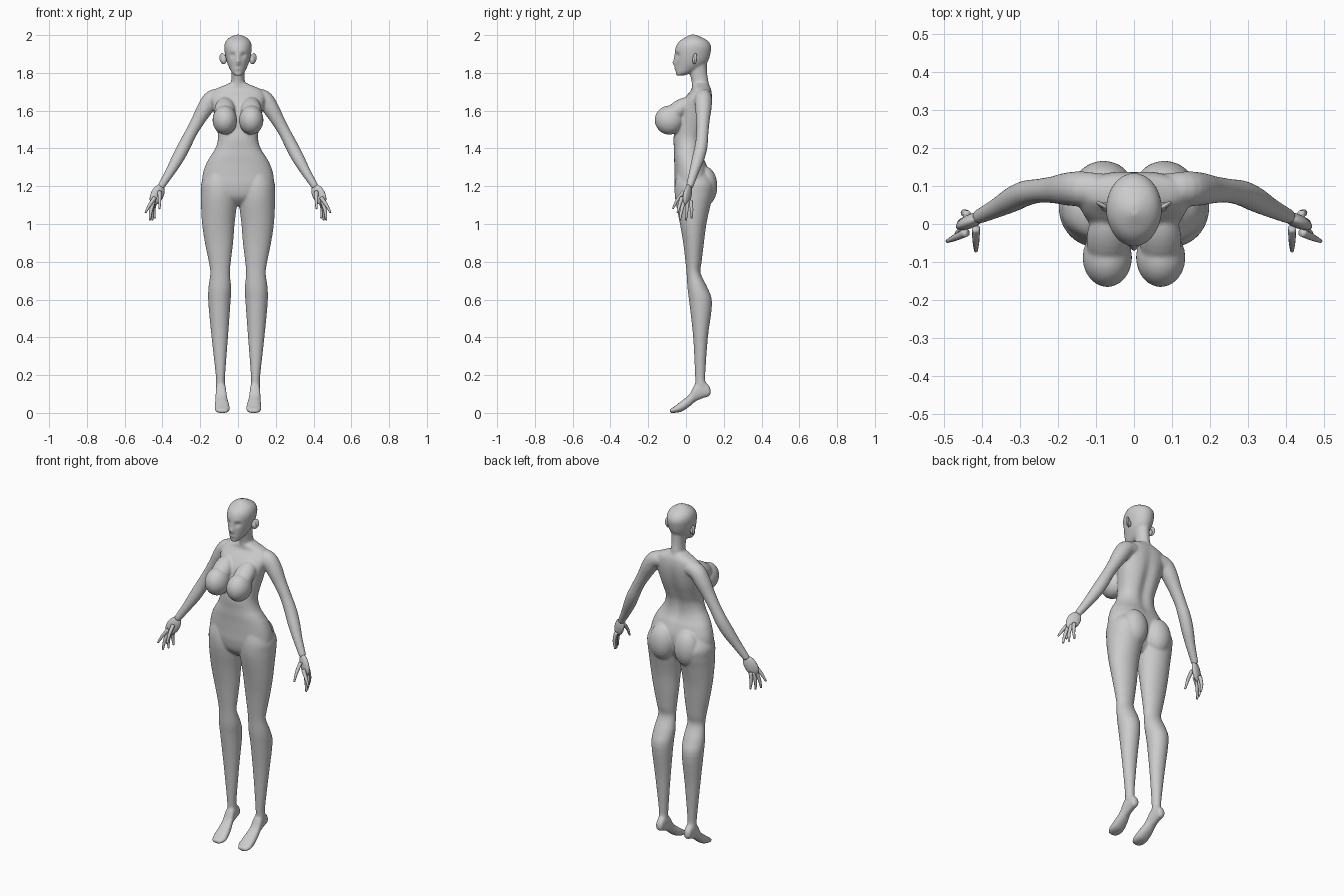
import bpy, bmesh, math
from mathutils import Vector, Matrix


def spline(rows, steps=4):
    """Catmull-Rom interpolation between rows of numbers."""
    out = []
    for i in range(len(rows) - 1):
        a, b, c, d = (rows[max(0, min(len(rows) - 1, i + k))] for k in (-1, 0, 1, 2))
        for s in range(steps):
            t = s / steps
            out.append([q + 0.5 * t * (r - p + t * (2*p - 5*q + 4*r - e + t * (3*(q - r) + e - p)))
                        for p, q, r, e in zip(a, b, c, d)])
    out.append(list(rows[-1]))
    return out


def skin(bm, rings):
    """Join closed rings of points into a capped skin."""
    vr = [[bm.verts.new(p) for p in ring] for ring in rings]
    n = len(vr[0])
    for a, b in zip(vr, vr[1:]):
        for i in range(n):
            j = (i + 1) % n
            bm.faces.new((a[i], a[j], b[j], b[i]))
    bm.faces.new(vr[0])
    bm.faces.new(vr[-1])
    return [v for ring in vr for v in ring]


def stack(bm, rows, axis='z', n=32, power=1.0):
    """Rows (level, x0, x1, s0, s1): oval sections stacked along z or y."""
    rings = []
    for t, x0, x1, s0, s1 in spline(rows):
        ring = []
        for i in range(n):
            a = 2 * math.pi * i / n
            c, s = math.cos(a), math.sin(a)
            c = math.copysign(abs(c) ** power, c)
            s = math.copysign(abs(s) ** power, s)
            x = (x0 + x1) / 2 + c * (x1 - x0) / 2
            q = (s0 + s1) / 2 + s * (s1 - s0) / 2
            ring.append((x, q, t) if axis == 'z' else (x, t, q))
        rings.append(ring)
    return skin(bm, rings)


def tube(bm, rows, n=16):
    """Rows (x, y, z, radius): round limb along a path."""
    pts = spline(rows)
    rings = []
    for i, (x, y, z, r) in enumerate(pts):
        d = Vector(pts[min(i + 1, len(pts) - 1)][:3]) - Vector(pts[max(i - 1, 0)][:3])
        u = Vector((0, 1, 0)).cross(d).normalized()
        v = d.cross(u).normalized()
        rings.append([Vector((x, y, z)) + r * (u * math.cos(2*math.pi*k/n) + v * math.sin(2*math.pi*k/n))
                      for k in range(n)])
    return skin(bm, rings)


def ball(bm, loc, radii, aim=(0, 0, 1)):
    m = (Matrix.Translation(loc) @ Vector(aim).to_track_quat('Z', 'Y').to_matrix().to_4x4()
         @ Matrix.Diagonal((*radii, 1)))
    bmesh.ops.create_uvsphere(bm, u_segments=24, v_segments=16, radius=1, matrix=m)


def dent(verts, bumps, front, mid_y):
    """Push the front or back by soft bumps (x, z, width, height, dy)."""
    for v in verts:
        if (v.co.y < mid_y) != front:
            continue
        x, z = v.co.x, v.co.z
        v.co.y += sum(dy * math.exp(-((abs(x) - bx) / w) ** 2 - ((z - bz) / h) ** 2)
                      for bx, bz, w, h, dy in bumps)


def mirror(bm):
    geo = bmesh.ops.duplicate(bm, geom=bm.verts[:] + bm.edges[:] + bm.faces[:])['geom']
    for v in geo:
        if isinstance(v, bmesh.types.BMVert):
            v.co.x *= -1


def finish(bm, name):
    bmesh.ops.recalc_face_normals(bm, faces=bm.faces[:])
    for f in bm.faces:
        f.smooth = True
    me = bpy.data.meshes.new(name)
    bm.to_mesh(me)
    bm.free()
    ob = bpy.data.objects.new(name, me)
    bpy.context.collection.objects.link(ob)
    return ob


body = bmesh.new()
# leg
stack(body, [(0.11, .068, .114, .06, .115), (0.15, .068, .117, .05, .107),
             (0.20, .068, .118, .048, .102), (0.40, .053, .14, .038, .116),
             (0.58, .04, .157, .018, .138), (0.66, .036, .157, .008, .115),
             (0.74, .043, .147, .003, .077), (0.80, .038, .155, -.003, .083),
             (0.90, .026, .175, -.015, .095), (1.00, .018, .19, -.032, .108),
             (1.10, .006, .196, -.052, .13), (1.16, .003, .197, -.06, .145),
             (1.22, .008, .193, -.058, .145), (1.30, .04, .15, -.04, .09)])
# foot, standing on its toes
stack(body, [(.13, .08, .102, .1, .125), (.12, .07, .111, .087, .145),
             (.09, .066, .115, .078, .17), (.05, .062, .118, .06, .155),
             (.02, .055, .12, .035, .1), (-.02, .046, .123, .008, .066),
             (-.06, .044, .122, 0, .035), (-.085, .06, .108, .0, .02)], 'y', 24, .85)
# buttock and breast
ball(body, (.08, .1, 1.2), (.076, .066, .105))
ball(body, (.07, -.088, 1.55), (.065, .078, .077))
ball(body, (.07, -.045, 1.6), (.055, .048, .1), (0, .13, .1))
# arm
tube(body, [(.08, .09, 1.675, .042), (.135, .092, 1.664, .046), (.172, .092, 1.615, .044),
            (.21, .09, 1.55, .036), (.25, .087, 1.48, .032), (.286, .08, 1.41, .034),
            (.32, .064, 1.345, .033), (.36, .042, 1.275, .026), (.41, .018, 1.195, .019)])
mirror(body)
# torso
torso = stack(body, [(z, -w, w, f, b) for z, w, f, b in [
    (1.095, .03, .0, .07), (1.14, .13, -.045, .1), (1.20, .185, -.06, .12),
    (1.26, .187, -.061, .125), (1.32, .168, -.062, .108), (1.36, .145, -.064, .09),
    (1.40, .12, -.064, .083), (1.45, .106, -.066, .088), (1.50, .11, -.06, .105),
    (1.56, .122, -.05, .125), (1.62, .135, -.035, .137), (1.67, .145, -.005, .14),
    (1.71, .125, .028, .135), (1.735, .07, .032, .124), (1.75, .035, .038, .115)]], 'z', 48, .88)
dent(torso, [(0, 1.5, .03, .15, -.016)], False, .05)
# neck
stack(body, [(z, -w, w, f, b) for z, w, f, b in [
    (1.70, .055, .03, .128), (1.75, .037, .03, .12), (1.80, .035, .02, .112), (1.86, .04, .02, .11)]])
# head with nose, brow, eye sockets, lips and chin
head = stack(body, [(z, -w, w, f, b) for z, w, f, b in [
    (1.785, .016, -.05, -.015), (1.80, .032, -.056, .03), (1.83, .048, -.056, .085),
    (1.86, .06, -.057, .115), (1.90, .069, -.058, .129), (1.94, .073, -.053, .133),
    (1.97, .063, -.032, .115), (1.99, .04, 0, .08), (2.002, .012, .022, .052)]], 'z', 72)
dent(head, [(0, 1.852, .011, .014, -.016), (0, 1.88, .009, .02, -.008),
            (.028, 1.893, .014, .012, .012), (.028, 1.915, .025, .008, -.004),
            (0, 1.822, .016, .007, -.006), (0, 1.806, .02, .006, .004)], True, .02)
ob = finish(body, 'body')
# fuse the parts into one soft skin
rm = ob.modifiers.new('fuse', 'REMESH')
rm.mode = 'VOXEL'
rm.voxel_size = .0055
rm.use_smooth_shade = True
sm = ob.modifiers.new('soften', 'SMOOTH')
sm.factor = .5
sm.iterations = 8

# hands
hand = bmesh.new()
ball(hand, (.428, .008, 1.155), (.018, .036, .06), (.045, -.02, -.09))
fingers = [((.44, -.022, 1.14), (.468, -.035, 1.1), (.49, -.045, 1.06)),
           ((.445, -.01, 1.125), (.461, -.024, 1.07), (.467, -.032, 1.02)),
           ((.443, .008, 1.12), (.455, .004, 1.07), (.453, .0, 1.02)),
           ((.438, .025, 1.125), (.446, .03, 1.075), (.44, .03, 1.03)),
           ((.415, -.01, 1.17), (.415, -.045, 1.13), (.415, -.07, 1.08))]
for a, b, c in fingers:
    tube(hand, [(*a, .011), (*b, .009), (*c, .005)], 10)
mirror(hand)
finish(hand, 'hands')

# ears
ears = bmesh.new()
ball(ears, (.08, .047, 1.875), (.007, .02, .03), (.25, .15, 1))
ball(ears, (.074, .045, 1.868), (.014, .012, .02))
mirror(ears)
finish(ears, 'ears')
